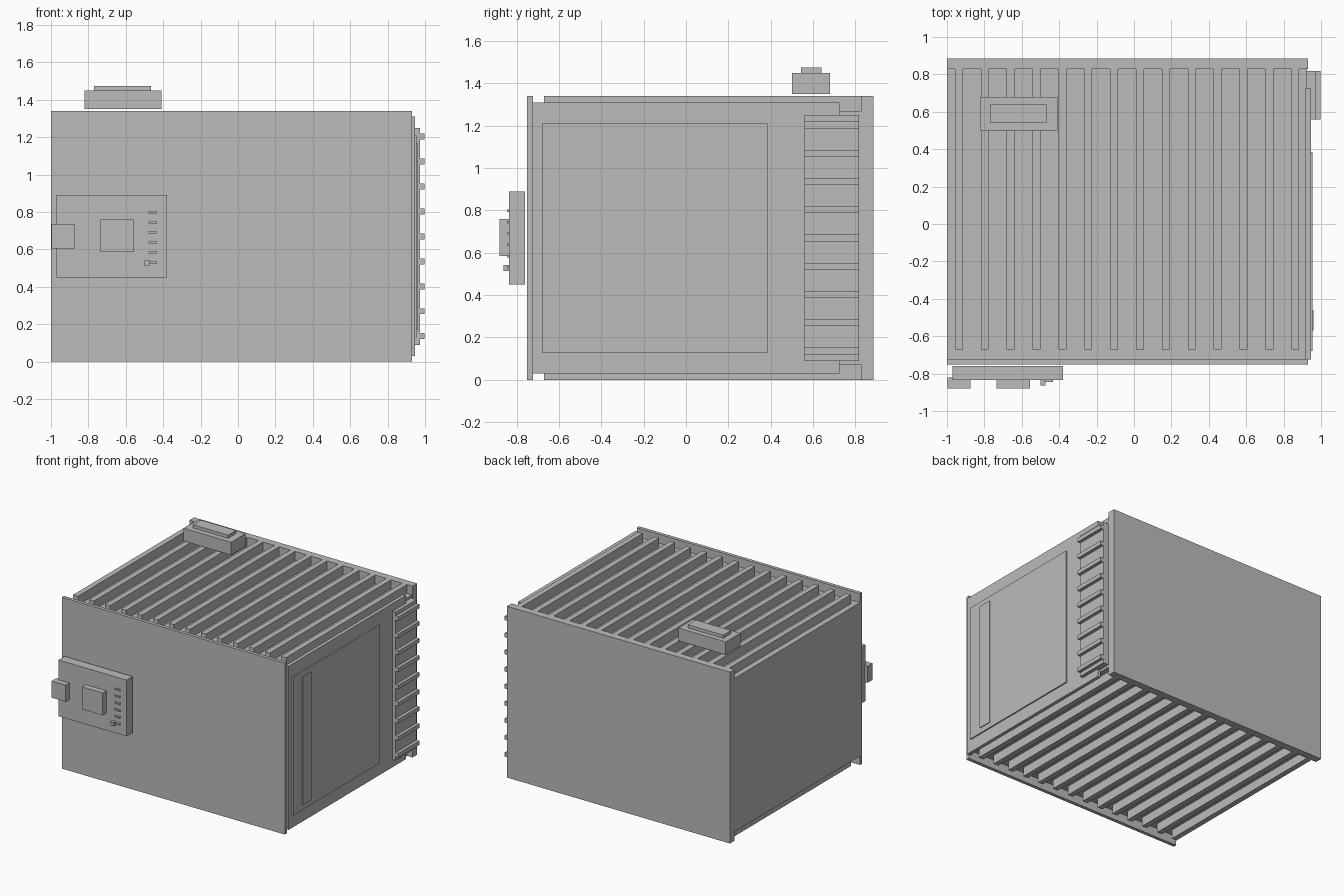
import bpy, bmesh
from mathutils import Vector

if "Cube" in bpy.data.objects:
    bpy.data.objects.remove(bpy.data.objects["Cube"])

mat = bpy.data.materials.new("mid_grey")
mat.diffuse_color = (0.5, 0.5, 0.5, 1)
mat.use_nodes = True
mat.node_tree.nodes["Principled BSDF"].inputs["Base Color"].default_value = mat.diffuse_color


def boxes(name, items):
    """One object made of boxes, each (x0, x1, y0, y1, z0, z1)."""
    bm = bmesh.new()
    for x0, x1, y0, y1, z0, z1 in items:
        verts = bmesh.ops.create_cube(bm, size=1)["verts"]
        for v in verts:
            v.co = Vector(((x0 + x1) / 2 + v.co.x * (x1 - x0),
                           (y0 + y1) / 2 + v.co.y * (y1 - y0),
                           (z0 + z1) / 2 + v.co.z * (z1 - z0)))
    me = bpy.data.meshes.new(name)
    bm.to_mesh(me)
    bm.free()
    me.materials.append(mat)
    ob = bpy.data.objects.new(name, me)
    bpy.context.collection.objects.link(ob)
    return ob


# Main body with front and back plates
boxes("core", [(-1, 0.925, -0.73, 0.84, 0.07, 1.27)])
boxes("front_plate", [(-1, 0.93, -0.75, -0.723, 0, 1.34)])
boxes("back_plate", [(-1, 0.93, 0.828, 0.885, 0, 1.34)])

# Ribs along the top and the bottom
ribs = []
for i in range(14):
    x = -0.957 + i * 0.1383
    for z0, z1 in ((0, 0.08), (1.26, 1.34)):
        ribs.append((x, x + 0.042, -0.67, 0.835, z0, z1))
boxes("ribs", ribs)

# Right side panel, raised door and its strip
boxes("side_panel", [(0.918, 0.945, -0.725, 0.725, 0.03, 1.31)])
boxes("door", [(0.94, 0.955, -0.68, 0.385, 0.13, 1.21)])
boxes("door_strip", [(0.95, 0.961, -0.57, -0.46, 0.17, 1.17)])

# Side vent with louvres
boxes("vent_base", [(0.92, 0.972, 0.56, 0.818, 0.09, 1.25)])
boxes("vent_louvres", [(0.965, 0.997, 0.56, 0.818, z, z + 0.032)
                       for z in (0.12 + i * 0.1335 for i in range(9))])

# Unit on the top
boxes("top_unit", [(-0.82, -0.41, 0.5, 0.68, 1.35, 1.45)])
boxes("top_unit_lid", [(-0.77, -0.465, 0.543, 0.64, 1.445, 1.475)])

# Control box on the front
boxes("control_box", [(-0.97, -0.38, -0.835, -0.76, 0.45, 0.89)])
boxes("control_side_block", [(-0.997, -0.875, -0.88, -0.82, 0.605, 0.735)])
boxes("control_screen", [(-0.735, -0.555, -0.88, -0.83, 0.585, 0.76)])
boxes("control_marks", [(-0.478, -0.434, -0.846, -0.83, z, z + 0.011)
                        for z in (0.525 + i * 0.0535 for i in range(6))])
boxes("control_knob", [(-0.5, -0.472, -0.863, -0.83, 0.515, 0.542)])
